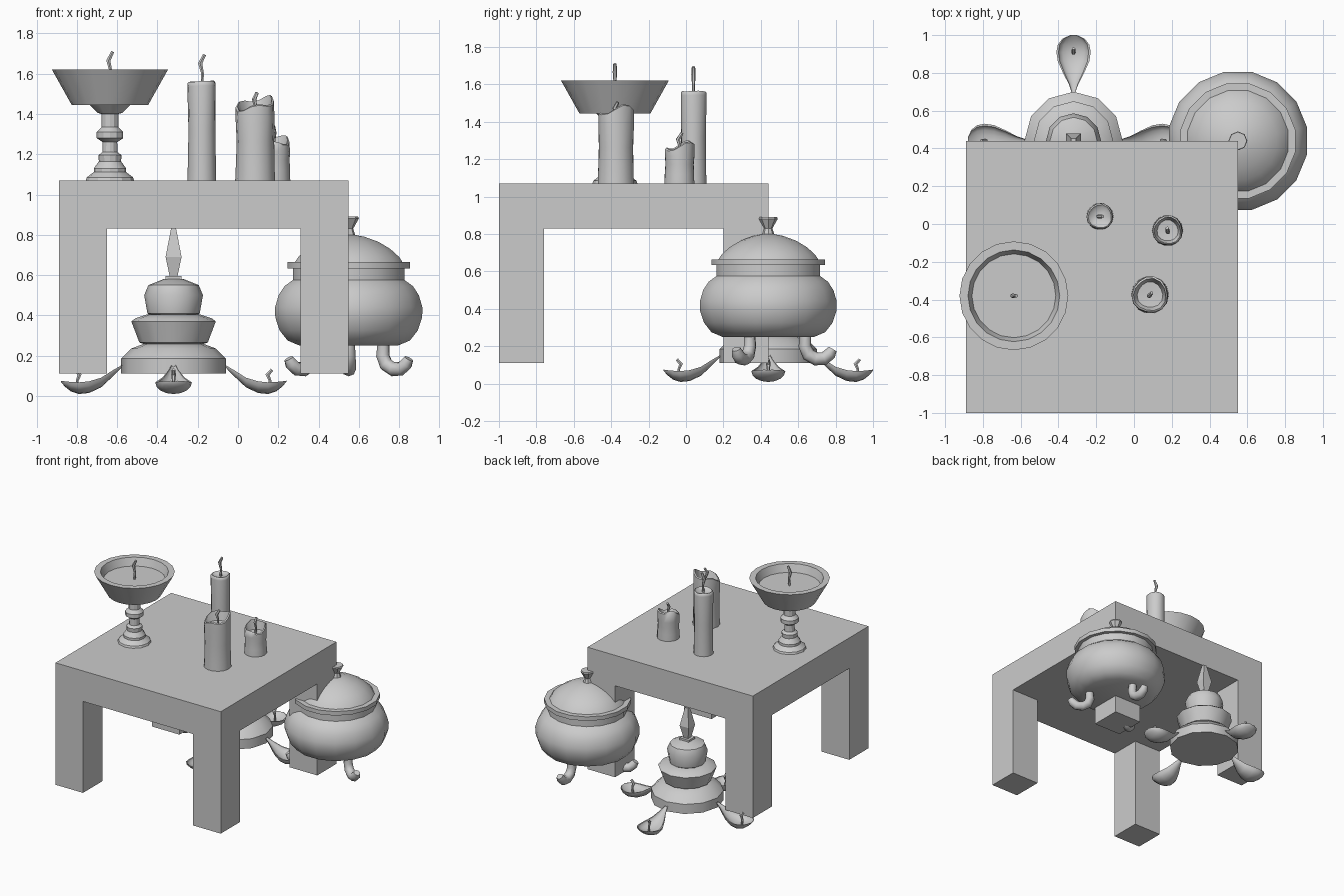
import bpy, bmesh
from math import sin, cos, pi, radians
from mathutils import Vector, Matrix

if "Cube" in bpy.data.objects:
    bpy.data.objects.remove(bpy.data.objects["Cube"], do_unlink=True)

mat = bpy.data.materials.new("plain grey")
mat.use_nodes = True
GREY = (0.6, 0.6, 0.6, 1)
mat.diffuse_color = GREY
mat.node_tree.nodes["Principled BSDF"].inputs["Base Color"].default_value = GREY


def finish(name, bm, loc=(0, 0, 0), smooth=35):
    bmesh.ops.recalc_face_normals(bm, faces=bm.faces)
    mesh = bpy.data.meshes.new(name)
    bm.to_mesh(mesh)
    bm.free()
    mesh.materials.append(mat)
    ob = bpy.data.objects.new(name, mesh)
    ob.location = loc
    bpy.context.collection.objects.link(ob)
    if smooth:
        bpy.ops.object.select_all(action='DESELECT')
        ob.select_set(True)
        bpy.context.view_layer.objects.active = ob
        bpy.ops.object.shade_smooth_by_angle(angle=radians(smooth))
    return ob


def loft(bm, rings):
    """Skin closed rings of points and cap both ends."""
    loops = [[bm.verts.new(p) for p in ring] for ring in rings]
    n = len(loops[0])
    for a, b in zip(loops, loops[1:]):
        for i in range(n):
            j = (i + 1) % n
            bm.faces.new((a[i], a[j], b[j], b[i]))
    bm.faces.new(loops[0])
    bm.faces.new(loops[-1])


def lathe(name, profile, loc, sides=16, turn=0, smooth=35, warp=None):
    """Spin (radius, height) points; warp may shift each point."""
    rings = []
    for r, z in profile:
        ring = []
        for i in range(sides):
            a = 2 * pi * i / sides + turn
            p = Vector((r * cos(a), r * sin(a), z))
            ring.append(warp(p, a) if warp else p)
        rings.append(ring)
    bm = bmesh.new()
    loft(bm, rings)
    return finish(name, bm, loc, smooth)


def tube(name, path, radii, loc, sides=8, turn=0):
    """Sweep a circle along a path that lies in the xz plane."""
    pts = [Vector((x, 0, z)) for x, z in path]
    spin = Matrix.Rotation(turn, 3, 'Z')
    rings = []
    for k, p in enumerate(pts):
        d = (pts[min(k + 1, len(pts) - 1)] - pts[max(k - 1, 0)]).normalized()
        side = Vector((0, 1, 0))
        up = d.cross(side)
        rings.append([spin @ (p + radii[k] * (cos(t) * side + sin(t) * up))
                      for t in (2 * pi * i / sides for i in range(sides))])
    bm = bmesh.new()
    loft(bm, rings)
    return finish(name, bm, loc, 50)


def box(name, lo, hi):
    lo, hi = Vector(lo), Vector(hi)
    bm = bmesh.new()
    bmesh.ops.create_cube(bm, size=1)
    bmesh.ops.scale(bm, vec=hi - lo, verts=bm.verts)
    return finish(name, bm, (lo + hi) / 2, 0)


def wick(name, loc, height, turn=0):
    path = [(0, -0.02), (0.004, height * 0.35), (-0.008, height * 0.7), (0.014, height)]
    tube(name, path, [0.008, 0.008, 0.012, 0.009], loc, 6, turn)


# Table
box("table_top", (-0.89, -1, 0.83), (0.55, 0.44, 1.07))
for sx, x in (("right", -0.89), ("left", 0.31)):
    for sy, y in (("front", -1), ("back", 0.20)):
        box(f"table_leg_{sy}_{sx}", (x, y, 0.11), (x + 0.24, y + 0.24, 0.83))

# Lidded pot on three scrolled feet
POT = (0.55, 0.44, 0)
lathe("pot_body", [(0.25, 0.25), (0.31, 0.275), (0.35, 0.325), (0.372, 0.39), (0.373, 0.44),
                   (0.355, 0.50), (0.325, 0.545), (0.283, 0.575), (0.283, 0.635)], POT, turn=pi / 16)
lathe("pot_rim", [(0.27, 0.633), (0.31, 0.633), (0.31, 0.665), (0.27, 0.665)], POT, turn=pi / 16)
lathe("pot_lid", [(0.275, 0.66), (0.255, 0.69), (0.21, 0.73), (0.15, 0.765), (0.08, 0.79),
                  (0.025, 0.80)], POT, turn=pi / 16)
lathe("lid_knob", [(0.035, 0.79), (0.022, 0.83), (0.05, 0.88), (0.047, 0.89)], POT, 8)
for k in range(3):
    tube(f"pot_foot_{k + 1}",
         [(0.20, 0.27), (0.195, 0.20), (0.215, 0.155), (0.255, 0.132), (0.30, 0.135),
          (0.33, 0.16), (0.345, 0.185)],
         [0.03, 0.034, 0.036, 0.036, 0.035, 0.033, 0.024], POT, 8, radians(90 + 120 * k))

# Tiered lamp stand with a square finial
LAMP = (-0.32, 0.44, 0)
for name, prof in {
    "lamp_lower_tier": [(0.26, 0.11), (0.26, 0.185), (0.21, 0.235), (0.13, 0.265)],
    "lamp_middle_tier": [(0.14, 0.255), (0.17, 0.265), (0.21, 0.37), (0.19, 0.385), (0.13, 0.405)],
    "lamp_upper_tier": [(0.11, 0.395), (0.13, 0.41), (0.146, 0.50), (0.125, 0.55), (0.05, 0.58)],
}.items():
    lathe(name, prof, LAMP, 12, smooth=40)
lathe("finial_base", [(0.057, 0.575), (0.057, 0.595)], LAMP, 4, pi / 4, 0)
lathe("finial", [(0.028, 0.595), (0.056, 0.69), (0.018, 0.83)], LAMP, 4, pi / 4, 0)

# Leaf shaped oil dishes: stations of (radius out, half width, rim height, depth)
LEAF = [(0.25, 0.008, 0.157, 0.008), (0.30, 0.025, 0.128, 0.03), (0.36, 0.056, 0.09, 0.048),
        (0.42, 0.083, 0.072, 0.058), (0.47, 0.091, 0.067, 0.058), (0.51, 0.083, 0.069, 0.047),
        (0.54, 0.06, 0.072, 0.026), (0.56, 0.018, 0.075, 0.006)]
for k in range(4):
    turn = k * pi / 2
    spin = Matrix.Rotation(turn, 3, 'Z')
    rings = []
    for out, w, rim, deep in LEAF:
        arc = [pi * i / 8 for i in range(9)]
        under = [spin @ Vector((out, w * cos(t), rim - deep * sin(t))) for t in arc]
        inner = [spin @ Vector((out, 0.88 * w * cos(t), rim - 0.6 * deep * sin(t)))
                 for t in reversed(arc)]
        rings.append(under + inner)
    bm = bmesh.new()
    loft(bm, rings)
    finish(f"oil_dish_{k + 1}", bm, LAMP, 50)
    spot = Vector(LAMP) + spin @ Vector((0.475, 0, 0.045))
    wick(f"oil_wick_{k + 1}", spot, 0.085, turn)

# Candle bowl on a turned stand
BOWL = (-0.636, -0.38, 0)
lathe("bowl_stand", [(0.12, 1.07), (0.115, 1.085), (0.08, 1.112), (0.08, 1.13), (0.055, 1.165),
                     (0.058, 1.195), (0.038, 1.21), (0.036, 1.26), (0.066, 1.28), (0.066, 1.31),
                     (0.042, 1.335), (0.042, 1.40), (0.06, 1.405), (0.105, 1.448)], BOWL, 12, smooth=25)
lathe("candle_bowl", [(0.19, 1.445), (0.288, 1.62), (0.243, 1.62), (0.222, 1.56)], BOWL, 20)
wick("bowl_wick", (-0.636, -0.38, 1.56), 0.15)


# Candles with hollow, unevenly melted tops
def candle(name, x, y, r, top, melt, hollow, wick_top, turn):
    def warp(p, a):
        up = (p.z - 1.07) / (top - 1.07)
        wob = 1 + 0.04 * sin(3 * a + 4 * up) * up
        rise = melt * (cos(a - turn) + 0.5 * sin(3 * a)) if up > 0.95 else 0
        return Vector((p.x * wob, p.y * wob, p.z + rise))
    mid = (1.07 + top) / 2
    floor = top - hollow
    lathe(name, [(r * 1.02, 1.07), (r, 1.12), (r * 0.96, mid), (r, floor - 0.01), (r * 0.98, top - 0.006),
                 (r * 0.88, top), (r * 0.7, floor), (r * 0.2, floor - 0.004)],
          (x, y, 0), 14, smooth=50, warp=warp)
    wick(name + "_wick", (x, y, floor), wick_top - floor, turn)


candle("tall_candle", -0.18, 0.04, 0.07, 1.562, 0.003, 0.012, 1.695, 0)
candle("wide_candle", 0.085, -0.375, 0.097, 1.455, 0.028, 0.06, 1.505, radians(50))
candle("short_candle", 0.178, -0.035, 0.08, 1.275, 0.022, 0.05, 1.34, radians(100))
